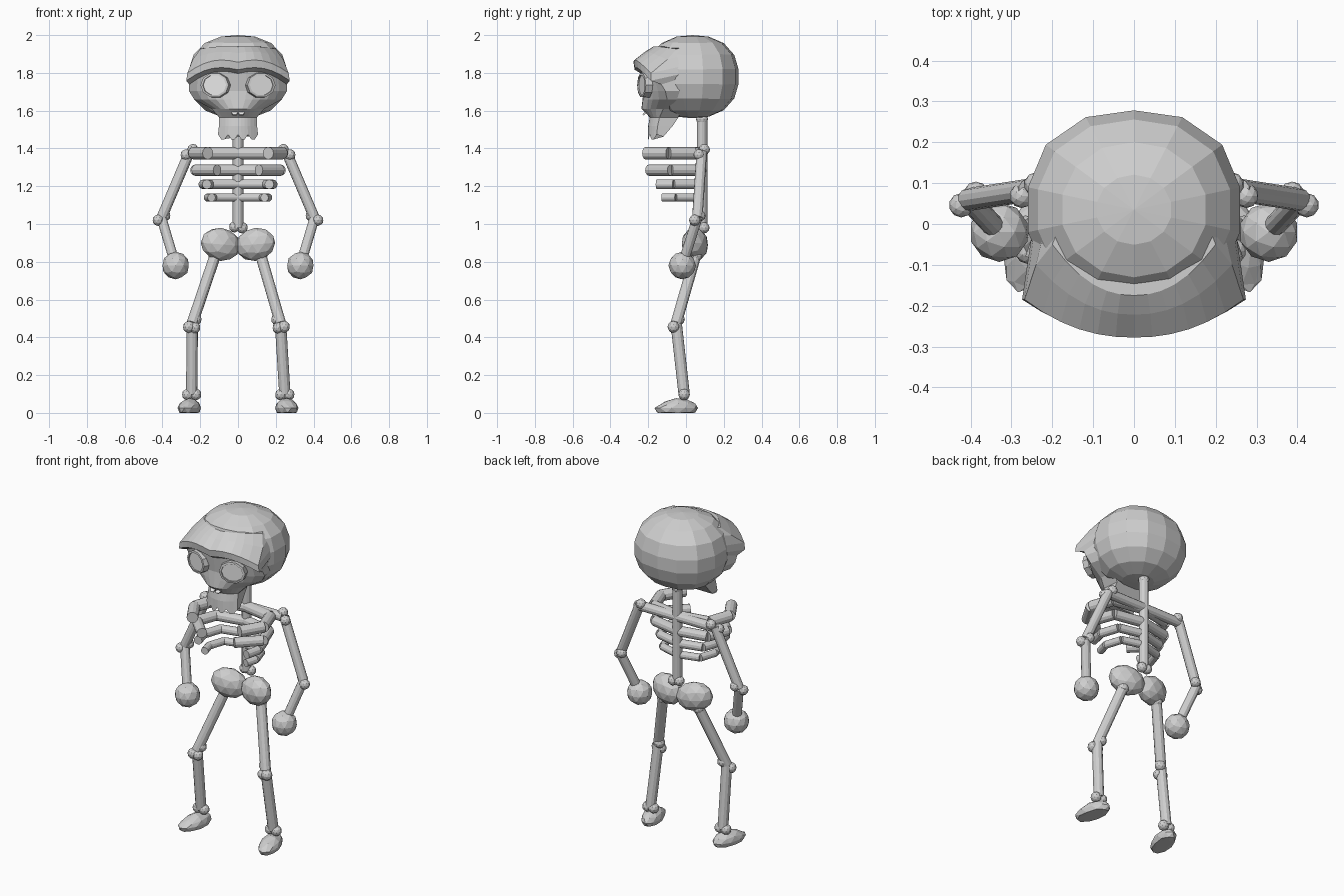
import bpy, bmesh, math
from mathutils import Vector, Matrix

if "Cube" in bpy.data.objects:
    bpy.data.objects.remove(bpy.data.objects["Cube"])


def material(name, v):
    m = bpy.data.materials.new(name)
    m.diffuse_color = (v, v, v, 1)
    m.use_nodes = True
    m.node_tree.nodes["Principled BSDF"].inputs["Base Color"].default_value = m.diffuse_color
    return m


BONE = material("bone grey", 0.62)
PALE = material("pale eye", 0.85)


def finish(bm, name, mat=BONE):
    bmesh.ops.recalc_face_normals(bm, faces=bm.faces)
    me = bpy.data.meshes.new(name)
    bm.to_mesh(me)
    bm.free()
    me.materials.append(mat)
    ob = bpy.data.objects.new(name, me)
    bpy.context.collection.objects.link(ob)
    return ob


def rod(bm, a, b, r):
    a, b = Vector(a), Vector(b)
    d = b - a
    mtx = Matrix.Translation((a + b) / 2) @ d.to_track_quat('Z', 'Y').to_matrix().to_4x4()
    bmesh.ops.create_cone(bm, cap_ends=True, segments=12, radius1=r, radius2=r,
                          depth=d.length, matrix=mtx)


def ball(bm, c, r, scale=(1, 1, 1), rot=0):
    mtx = Matrix.Translation(c) @ Matrix.Rotation(rot, 4, 'Z') @ Matrix.Diagonal((*scale, 1))
    return bmesh.ops.create_icosphere(bm, subdivisions=2, radius=r, matrix=mtx)['verts']


def knob(bm, c, s, spread=0.018, drop=0.012, r=0.03):
    # joint made of two touching balls
    x, y, z = c
    ball(bm, (x + s * spread, y - 0.014, z - drop), r)
    ball(bm, (x - s * spread, y + 0.014, z + drop), r)


# cranium: a slightly boxy low-poly dome
bm = bmesh.new()
bmesh.ops.create_uvsphere(bm, u_segments=14, v_segments=9, radius=1)
for v in bm.verts:
    k = sum(abs(c) ** 2.35 for c in v.co) ** (-1 / 2.35)
    v.co = Vector((v.co.x * 0.265, v.co.y * 0.245, v.co.z * 0.22)) * k
    v.co += Vector((0, 0.035, 1.78))
finish(bm, "cranium")

# face and upper jaw: stacked rings
# z, half width, front y, side y, back y, brow arch
rows = [(1.935, .20, -.175, -.05, .0, .2), (1.895, .24, -.222, -.10, .0, .6),
        (1.840, .268, -.278, -.185, .0, 1), (1.800, .274, -.272, -.185, .0, 1),
        (1.780, .258, -.238, -.13, .0, 1), (1.705, .260, -.225, -.11, .0, 0),
        (1.660, .232, -.230, -.10, .0, 0), (1.610, .140, -.236, -.12, -.02, 0),
        (1.565, .100, -.192, -.14, -.04, 0), (1.520, .101, -.200, -.15, -.07, 0),
        (1.462, .106, -.202, -.155, -.12, 0)]
N = 12
bm = bmesh.new()
rings = []
for i, (z, w, yf, ys, yb, arch) in enumerate(rows):
    ring = []
    for j in range(N + 1):
        u = 2 * j / N - 1
        a = abs(u)
        dz = arch * (0.03 * math.cos(2.6 * (a - 0.38)) - 0.04 * a ** 3)
        if i == len(rows) - 1:
            dz = -0.014 if j % 3 != 0 else 0.012      # tooth edge
        ring.append(bm.verts.new((u * w, yf + (ys - yf) * a ** 2.2, z + dz)))
    for s in (1, -1):
        ring.append(bm.verts.new((s * w * 0.9, yb, z)))
    rings.append(ring)
for r0, r1 in zip(rings, rings[1:]):
    for j in range(len(r0)):
        k = (j + 1) % len(r0)
        bm.faces.new((r0[j], r0[k], r1[k], r1[j]))
bm.faces.new(rings[0])
bm.faces.new(rings[-1])
finish(bm, "face")

# eye sockets: raised rim around a pale plate
for s, side in ((1, "left"), (-1, "right")):
    place = (Matrix.Translation((s * 0.122, -0.228, 1.735)) @ Matrix.Rotation(s * 0.3, 4, 'Z')
             @ Matrix.Rotation(math.radians(90), 4, 'X') @ Matrix.Diagonal((1.08, 0.92, 1, 1)))
    n = 10
    bm = bmesh.new()
    loops = [[bm.verts.new(place @ Vector((r * math.cos(t), r * math.sin(t), h)))
              for t in (2 * math.pi * j / n for j in range(n))]
             for r, h in ((.074, -.03), (.072, .008), (.060, .010), (.056, -.03))]
    for l0, l1 in zip(loops, loops[1:]):
        for j in range(n):
            k = (j + 1) % n
            bm.faces.new((l0[j], l0[k], l1[k], l1[j]))
    finish(bm, side + "_eye_rim")
    bm = bmesh.new()
    bmesh.ops.create_cone(bm, cap_ends=True, segments=n, radius1=.061, radius2=.061,
                          depth=0.006, matrix=place)
    finish(bm, side + "_eye", PALE)

# nostrils
bm = bmesh.new()
for s in (1, -1):
    bmesh.ops.create_cone(bm, cap_ends=True, segments=5, radius1=.017, radius2=.017, depth=.008,
                          matrix=Matrix.Translation((s * .018, -.218, 1.587))
                          @ Matrix.Rotation(math.radians(45), 4, 'X'))
finish(bm, "nostrils", PALE)

# spine
bm = bmesh.new()
rod(bm, (0, .085, .98), (0, .085, 1.55), .028)
ball(bm, (0, .085, 1.555), .032)
ball(bm, (-.018, .09, .985), .03)
ball(bm, (.022, .095, .98), .03)
finish(bm, "spine")

# shoulder bar
bm = bmesh.new()
rod(bm, (-.25, .085, 1.375), (.25, .085, 1.375), .028)
finish(bm, "shoulder_bar")

# ribs: three straight pieces per side, open at the front
# z, radius, reach in x, front y, tip x
for i, (z, r, w, yf, tip) in enumerate([(1.375, .033, .235, -.215, .16), (1.285, .030, .225, -.195, .11),
                                        (1.210, .025, .185, -.155, .165), (1.140, .022, .16, -.125, .14)]):
    bm = bmesh.new()
    for s in (1, -1):
        path = [(0, .08, z), (s * w * .8, .045, z), (s * w, -.09 + i * .012, z), (s * tip, yf, z)]
        for a, b in zip(path, path[1:]):
            rod(bm, a, b, r)
    finish(bm, "rib_pair_%d" % (i + 1))

# pelvis: two lobes joined at the middle
bm = bmesh.new()
for s in (1, -1):
    for v in ball(bm, (s * .092, .047, .9), 1, (.108, .068, .088), s * -.25):
        v.co.z -= .015 * (1 - abs(v.co.x) / .19)
finish(bm, "pelvis")

for s, side in ((1, "left"), (-1, "right")):
    # arm
    sh, el, ha = (s * .257, .083, 1.38), (s * .405, .06, 1.032), (s * .33, -.02, .78)
    bm = bmesh.new()
    rod(bm, sh, el, .028)
    rod(bm, el, ha, .027)
    knob(bm, sh, s, drop=.014)
    knob(bm, el, s)
    finish(bm, side + "_arm")
    bm = bmesh.new()
    ball(bm, ha, .073)
    finish(bm, side + "_hand")

    # leg
    hip = (s * .122, .05, .83)
    knee = (.225, -.052, .475) if s > 0 else (-.242, -.052, .475)
    ank = (.248, -.01, .1) if s > 0 else (-.245, -.01, .1)
    bm = bmesh.new()
    rod(bm, hip, knee, .03)
    rod(bm, knee, ank, .03)
    ball(bm, hip, .035)
    knob(bm, knee, s, drop=.02, r=.032)
    ball(bm, (knee[0] - s * .012, knee[1] - .01, knee[2] - .025), .031)
    ball(bm, (ank[0] + .021, ank[1], ank[2] - .003), .031)
    ball(bm, (ank[0] - .021, ank[1], ank[2] - .003), .031)
    finish(bm, side + "_leg")

    # foot: flat-soled, lower at the toes, turned out
    bm = bmesh.new()
    for v in ball(bm, (0, 0, .03), 1, (.058, .118, .052)):
        if v.co.z > .03:
            v.co.z -= .02 * max(0, -v.co.y / .118)
        v.co.z = max(v.co.z, .004) - .004
    foot = finish(bm, side + "_foot")
    foot.location = (s * .258, -.052, 0)
    foot.rotation_euler.z = s * .22
